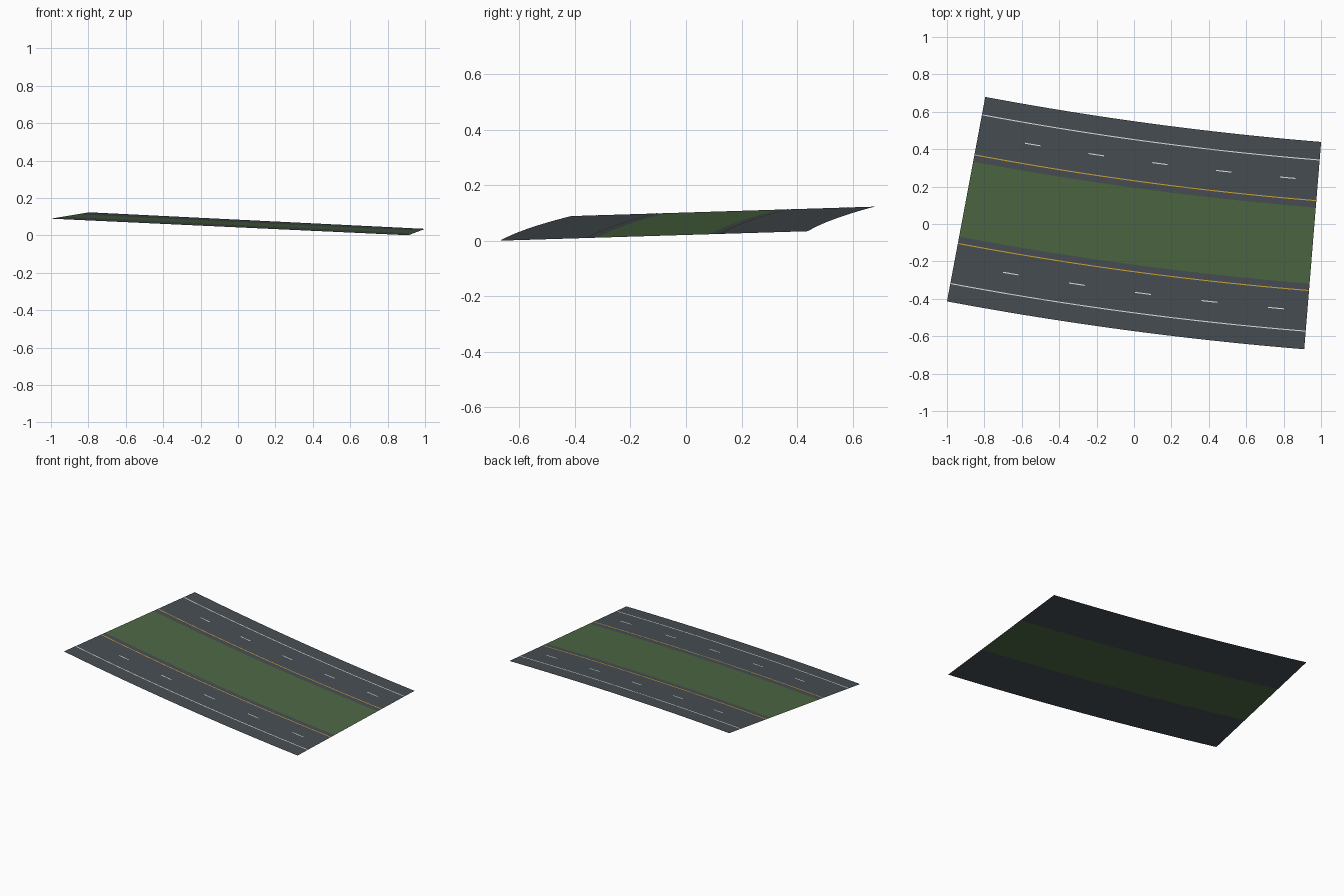
import bpy
import bmesh
import math
from mathutils import Vector

if "Cube" in bpy.data.objects:
    bpy.data.objects.remove(bpy.data.objects["Cube"])

# Gently curved, sloping and banked divided road
RADIUS = 18.04
CENTRE = Vector((2.421, 17.865))
A_START, A_END = math.radians(10.6), math.radians(4.66)
HALF = 0.556      # half of the full width
VERGE = 0.204     # half width of the grass median
LINE = 0.0055     # painted line width
LIFT = 0.001      # paint sits just above the asphalt


def material(name, rgb):
    m = bpy.data.materials.new(name)
    m.diffuse_color = (*rgb, 1.0)
    m.use_nodes = True
    m.node_tree.nodes["Principled BSDF"].inputs["Base Color"].default_value = m.diffuse_color
    return m


asphalt = material("asphalt", (0.062, 0.076, 0.085))
grass = material("grass", (0.073, 0.135, 0.056))
white = material("white_paint", (0.78, 0.78, 0.76))
yellow = material("yellow_paint", (0.65, 0.38, 0.04))


def road_point(t, v, lift=0.0):
    """t runs 0..1 along the road, v is the sideways offset from the middle."""
    a = A_START + (A_END - A_START) * t
    p = CENTRE + (v - RADIUS) * Vector((math.sin(a), math.cos(a)))
    return (p.x, p.y, 0.106 - 0.0885 * t + 0.0306 * v + lift)


def strip(name, mat, v0, v1, spans=((0.0, 1.0),), steps=32, lift=0.0):
    """Ribbon between two offsets, over one or more spans of the road."""
    bm = bmesh.new()
    for t0, t1 in spans:
        last = None
        for i in range(steps + 1):
            t = t0 + (t1 - t0) * i / steps
            pair = [bm.verts.new(road_point(t, v, lift)) for v in (v0, v1)]
            if last:
                bm.faces.new((last[0], pair[0], pair[1], last[1]))
            last = pair
    mesh = bpy.data.meshes.new(name)
    bm.to_mesh(mesh)
    bm.free()
    mesh.materials.append(mat)
    obj = bpy.data.objects.new(name, mesh)
    bpy.context.collection.objects.link(obj)
    return obj


def paint(name, mat, v, **kw):
    return strip(name, mat, v - LINE / 2, v + LINE / 2, lift=LIFT, **kw)


# Grass median
strip("grass_median", grass, -VERGE, VERGE)

# Five lane dashes per carriageway
dashes = [(0.139 + 0.1875 * i, 0.184 + 0.1875 * i) for i in range(5)]

# Carriageways with their markings
for label, s in (("front", -1), ("back", 1)):
    lo, hi = sorted((s * VERGE, s * HALF))
    strip(label + "_carriageway", asphalt, lo, hi)
    paint(label + "_outer_line", white, s * 0.459)
    paint(label + "_inner_line", yellow, s * 0.241)
    paint(label + "_lane_dashes", white, s * 0.350, spans=dashes, steps=2)
